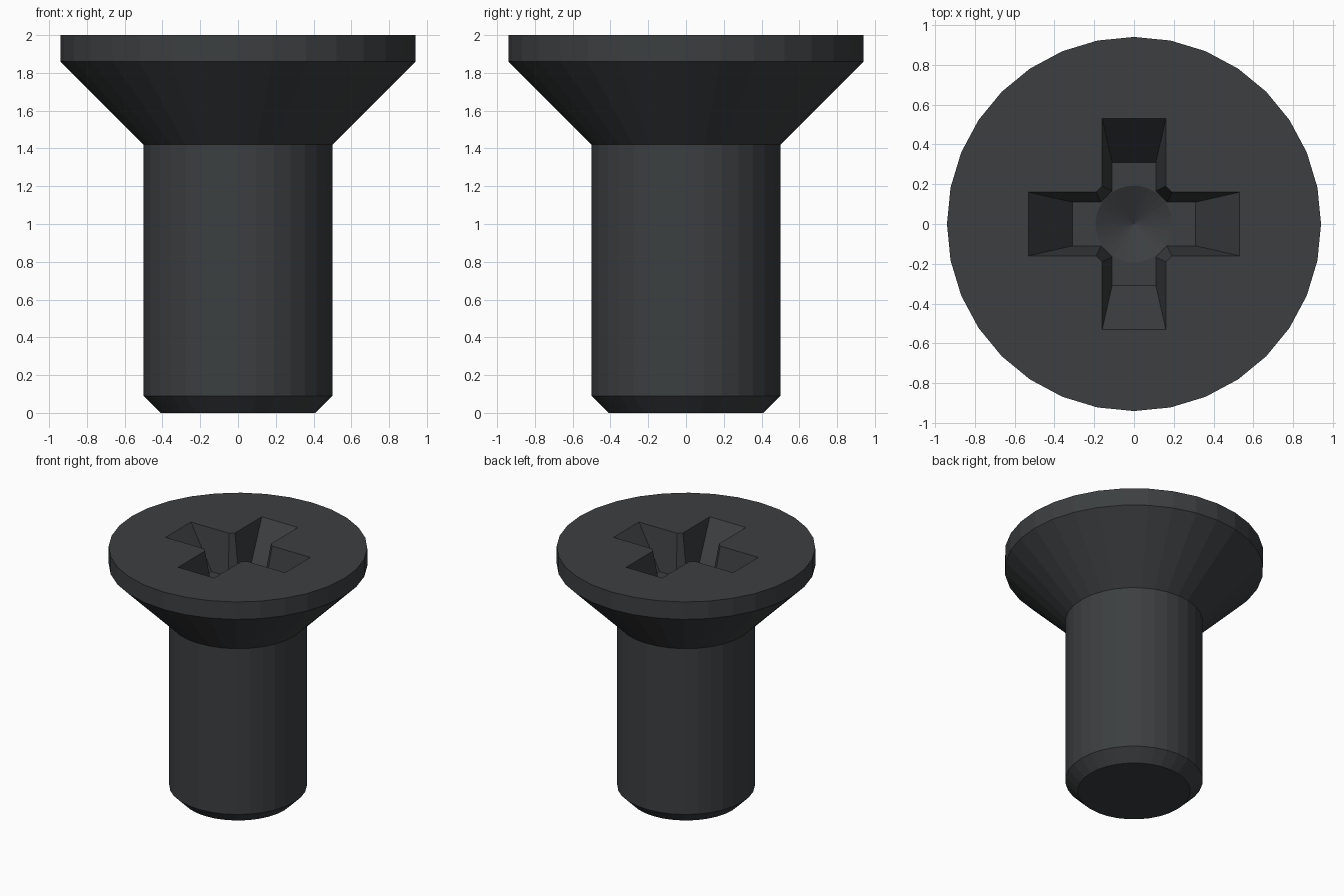
import bpy, bmesh
from math import sin, cos, tau

if "Cube" in bpy.data.objects:
    bpy.data.objects.remove(bpy.data.objects["Cube"])

SIDES = 32
TOP = 2.0       # flat top of the head
DEPTH = 0.32    # depth of the cross recess floor


def loft(name, rings):
    """Closed solid from stacked rings of points."""
    bm = bmesh.new()
    loops = [[bm.verts.new(p) for p in ring] for ring in rings]
    for low, high in zip(loops, loops[1:]):
        n = len(low)
        for i in range(n):
            j = (i + 1) % n
            bm.faces.new((low[i], low[j], high[j], high[i]))
    bm.faces.new(loops[0][::-1])
    bm.faces.new(loops[-1])
    bmesh.ops.remove_doubles(bm, verts=bm.verts[:], dist=1e-4)
    bmesh.ops.recalc_face_normals(bm, faces=bm.faces[:])
    mesh = bpy.data.meshes.new(name)
    bm.to_mesh(mesh)
    bm.free()
    obj = bpy.data.objects.new(name, mesh)
    bpy.context.collection.objects.link(obj)
    return obj


def circle(r, z):
    return [(r * cos(tau * i / SIDES), r * sin(tau * i / SIDES), z)
            for i in range(SIDES)]


def cross(t):
    """Cross outline with cut inner corners; t = 0 at the rim, 1 at the floor."""
    length = 0.53 - 0.22 * t
    width = 0.16 - 0.05 * t
    corner = 0.19 - 0.025 * t
    arm = [(corner, -width), (length, -width), (length, width), (corner, width)]
    pts = []
    for k in range(4):
        c, s = ((1, 0), (0, 1), (-1, 0), (0, -1))[k]
        pts += [(x * c - y * s, x * s + y * c, TOP - DEPTH * t) for x, y in arm]
    return pts


# Screw body: chamfered tip, shank, countersunk head
body = loft("countersunk_screw", [circle(r, z) for r, z in (
    (0.41, 0), (0.5, 0.09), (0.5, 1.42), (0.94, 1.86), (0.94, TOP))])

# Recess cutters: tapered cross and conical centre
floor = TOP - DEPTH
cutters = [
    loft("cross_cutter", [cross(1), cross(-0.2)]),
    loft("cone_cutter", [circle(0.193 if z else 0.00001, floor + dz)
                         for z, dz in ((0, -0.1), (1, 0), (1, 0.1))]),
]
for cutter in cutters:
    cutter.hide_render = True
    mod = body.modifiers.new(cutter.name, 'BOOLEAN')
    mod.operation = 'DIFFERENCE'
    mod.solver = 'EXACT'
    mod.object = cutter

bpy.context.view_layer.objects.active = body
for mod in list(body.modifiers):
    bpy.ops.object.modifier_apply(modifier=mod.name)
for cutter in cutters:
    bpy.data.objects.remove(cutter)

# Dark steel
steel = bpy.data.materials.new("dark_steel")
steel.diffuse_color = (0.045, 0.049, 0.052, 1)
steel.use_nodes = True
steel.node_tree.nodes["Principled BSDF"].inputs["Base Color"].default_value = steel.diffuse_color
body.data.materials.clear()
body.data.materials.append(steel)
